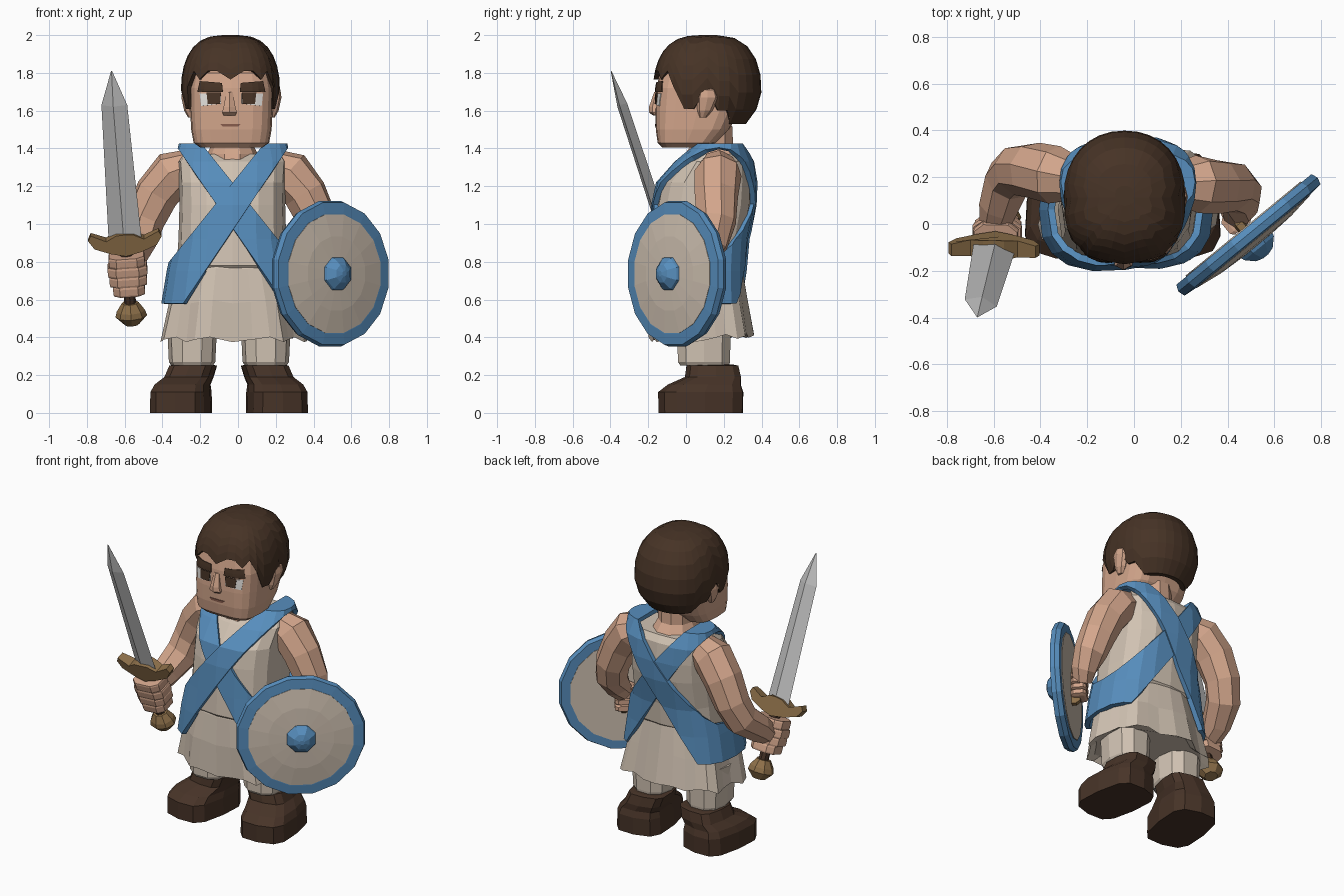
import bpy, bmesh, math
from mathutils import Vector, Matrix
from mathutils.bvhtree import BVHTree

if "Cube" in bpy.data.objects:
    bpy.data.objects.remove(bpy.data.objects["Cube"])

def material(name, r, g, b):
    m = bpy.data.materials.new(name)
    m.diffuse_color = (r, g, b, 1)
    m.use_nodes = True
    m.node_tree.nodes["Principled BSDF"].inputs["Base Color"].default_value = m.diffuse_color
    return m

SKIN = material("skin", .65, .38, .26)
CREAM = material("cream cloth", .64, .545, .45)
BLUE = material("blue cloth", .095, .27, .51)
HAIR = material("dark brown hair", .062, .033, .019)
LEATHER = material("brown leather", .064, .034, .021)
TAN = material("tan brass", .27, .163, .068)
STEEL = material("steel", .54, .54, .54)
WHITE = material("eye white", .75, .73, .70)
LIP = material("lip line", .25, .11, .075)

def finish(name, bm, mat, matrix=None):
    bmesh.ops.recalc_face_normals(bm, faces=bm.faces)
    me = bpy.data.meshes.new(name)
    bm.to_mesh(me)
    bm.free()
    me.materials.append(mat)
    ob = bpy.data.objects.new(name, me)
    if matrix:
        ob.matrix_world = matrix
    bpy.context.collection.objects.link(ob)
    return ob

def skin_rings(rings, caps=(True, True)):
    """Bridge equal-length rings of points into a mesh."""
    bm = bmesh.new()
    vs = [[bm.verts.new(p) for p in r] for r in rings]
    n = len(vs[0])
    for a, b in zip(vs, vs[1:]):
        for i in range(n):
            j = (i + 1) % n
            bm.faces.new((a[i], a[j], b[j], b[i]))
    if caps[0]:
        bm.faces.new(vs[0])
    if caps[1]:
        bm.faces.new(vs[-1])
    return bm

def spow(v, p):
    return math.copysign(abs(v) ** p, v)

def oval(z, cx, cy, rx, ry, n, e, turn=0):
    """Superellipse ring; a higher e is boxier."""
    out = []
    for i in range(n):
        a = 2 * math.pi * (i + turn) / n
        out.append(Vector((cx + rx * spow(math.cos(a), 2 / e), cy + ry * spow(math.sin(a), 2 / e), z)))
    return out

def loft(name, rows, mat, n=12, e=2.0, matrix=None, turn=0):
    return finish(name, skin_rings([oval(*r, n, e, turn) for r in rows]), mat, matrix)

def tube(name, path, mat, n=8):
    """Tube through (x, y, z, radius) points."""
    pts = [Vector(p[:3]) for p in path]
    rings = []
    for i, p in enumerate(pts):
        d = (pts[min(i + 1, len(pts) - 1)] - pts[max(i - 1, 0)]).normalized()
        u = d.cross(Vector((0, 1, .35))).normalized()
        w = d.cross(u)
        rings.append([p + path[i][3] * (u * math.cos(2 * math.pi * (k + .5) / n)
                      + w * math.sin(2 * math.pi * (k + .5) / n)) for k in range(n)])
    return finish(name, skin_rings(rings), mat)

# --- Tunic body
BODY = [(.58, -.03, .06, .35, .25), (.75, -.03, .06, .322, .245), (.92, -.03, .07, .285, .243),
        (1.10, -.03, .095, .28, .253), (1.22, -.03, .11, .283, .243),
        (1.33, -.03, .15, .29, .19), (1.40, -.03, .18, .265, .11)]
loft("tunic_body", [(.73, -.03, .06, .25, .20), (.78, -.03, .06, .295, .243)] + BODY[2:-1]
     + [(1.37, -.03, .17, .265, .14)], CREAM, 16, 2.7)

# --- Crossed sashes: slabs cut from a slightly larger body shell
def sash(name, top, bottom, wide_top, wide_bottom, shell):
    rows = [(z + (.025 if z > 1.38 else 0), x, y, rx + shell, ry + shell) for z, x, y, rx, ry in BODY]
    bm = skin_rings([oval(*r, 20, 2.7) for r in rows], (False, True))
    t, b = Vector(top), Vector(bottom)
    side = (b - t).normalized().cross(Vector((0, 1, 0)))
    for s in (1, -1):
        p, q = t + side * s * wide_top, b + side * s * wide_bottom
        no = (q - p).normalized().cross(Vector((0, 1, 0))) * s
        bmesh.ops.bisect_plane(bm, geom=bm.verts[:] + bm.edges[:] + bm.faces[:],
                               plane_co=p, plane_no=no, clear_outer=True)
    ob = finish(name, bm, BLUE)
    m = ob.modifiers.new("thickness", 'SOLIDIFY')
    m.thickness = .03
    m.offset = -1

sash("sash_a", (.20, 0, 1.41), (-.32, 0, .705), .058, .095, .026)
sash("sash_b", (-.255, 0, 1.41), (.25, 0, .73), .058, .088, .018)

# --- Pleated skirt
rings = []
for z, rx, ry, cy, pleat in ((.86, .25, .21, .06, 0), (.76, .285, .235, .06, .015), (.58, .335, .255, .065, .04),
                             (.375, .375, .27, .08, .065), (.41, .33, .235, .08, .05)):
    ring = oval(z, -.03, cy, rx, ry, 28, 2.5)
    for i, p in enumerate(ring):
        k = 1 + pleat * math.cos(i * math.pi / 2 + .6)
        ring[i] = Vector((-.03 + (p.x + .03) * k, cy + (p.y - cy) * k,
                          z + pleat * (.2 * (i % 3) + max(0, p.y))))
    rings.append(ring)
finish("skirt", skin_rings(rings), CREAM)

# --- Legs and boots
for s, side in ((-1, "right"), (1, "left")):
    x = -.048 + s * .195
    loft(side + "_leg", [(.25, x, .10, .11, .135), (.27, x, .095, .123, .143), (.52, x, .095, .135, .15)],
         CREAM, 10, 2.6)
    o = s * .055
    rows = [(0, o, -.03, .158, .225), (.11, o, -.03, .155, .228), (.15, o * .9, -.01, .143, .195),
            (.19, o * .4, .04, .128, .15), (.25, 0, .04, .125, .138), (.255, 0, .04, .10, .115)]
    loft(side + "_boot", rows, LEATHER, 12, 3.4,
         Matrix.Translation((x, .10, 0)) @ Matrix.Rotation(s * math.radians(8), 4, 'Z'))

# --- Neck and head
HX = -.035
loft("neck", [(1.30, -.03, .13, .13, .17), (1.37, -.03, .14, .135, .155), (1.42, -.03, .14, .11, .115),
              (1.52, -.03, .14, .11, .11)], SKIN, 10)
head = loft("head", [(1.405, HX, -.02, .165, .105), (1.43, HX, .005, .20, .155), (1.50, HX, .035, .213, .195),
                     (1.60, HX, .06, .218, .222), (1.72, HX, .075, .22, .230), (1.80, HX, .095, .205, .235),
                     (1.88, HX, .11, .12, .13)], SKIN, 20, 3.7)
for s, side in ((-1, "right"), (1, "left")):
    loft(side + "_ear", [(1.565, HX + s * .21, .09, .02, .02), (1.60, HX + s * .22, .10, .03, .04),
                         (1.67, HX + s * .23, .115, .035, .06), (1.71, HX + s * .23, .115, .03, .045),
                         (1.73, HX + s * .22, .11, .012, .02)], SKIN, 8)

# Nose
loft("nose", [(1.575, HX - .01, -.155, .035, .02), (1.59, HX - .01, -.16, .045, .036),
              (1.62, HX - .01, -.16, .036, .036), (1.70, HX - .01, -.148, .02, .02)], SKIN, 6, 2, turn=.5)

# Thin face plates laid onto the head surface
tree = BVHTree.FromPolygons([v.co for v in head.data.vertices], [p.vertices[:] for p in head.data.polygons])
def plate(name, corners, mat, lift=.005):
    bm = bmesh.new()
    bm.faces.new([bm.verts.new((HX + x, 0, z)) for x, z in corners])
    bmesh.ops.subdivide_edges(bm, edges=bm.edges[:], cuts=3, use_grid_fill=True)
    for v in bm.verts:
        hit = tree.ray_cast(Vector((v.co.x, -1, v.co.z)), Vector((0, 1, 0)))[0]
        v.co.y = (hit.y if hit else -.12) - lift
    ob = finish(name, bm, mat)
    ob.modifiers.new("thickness", 'SOLIDIFY').thickness = .004

for s, side in ((-1, "right"), (1, "left")):
    plate(side + "_eye_white", [(s * .055, 1.637), (s * .16, 1.625), (s * .168, 1.69), (s * .055, 1.69)], WHITE)
    plate(side + "_iris", [(s * .06, 1.635), (s * .125, 1.635), (s * .132, 1.695), (s * .055, 1.695)], HAIR, .009)
    plate(side + "_brow", [(s * .045, 1.70), (s * .18, 1.70), (s * .168, 1.757), (s * .05, 1.747)], HAIR, .011)
plate("mouth", [(-.06, 1.53), (.05, 1.53), (.035, 1.515), (-.045, 1.515)], LIP)

# --- Hair cap with jagged fringe, sideburns and ear notches
N, HC, HR = 32, Vector((HX - .005, .113, 1.72)), Vector((.262, .287, .28))
def hair_bottom(i):
    d = abs((math.degrees(2 * math.pi * i / N) + 90 + 180) % 360 - 180)   # degrees from the front
    if d < 50:
        return 1.765 if i % 3 == 0 else 1.81
    if d < 60:
        return 1.73
    if d < 82:
        return 1.61
    return 1.71 if d < 100 else (1.60 if d < 115 else 1.53)

rings = []
for k in range(1, 9):
    ring = []
    for i in range(N):
        a = 2 * math.pi * i / N
        phi = math.acos((hair_bottom(i) - HC.z) / HR.z) * min(k, 7) / 7
        r = math.sin(phi) ** (.62 if phi < math.pi / 2 else 1.1) * (.86 if k == 8 else 1)
        q = .78 if math.sin(a) < 0 else .92
        ring.append(Vector((HC.x + HR.x * r * spow(math.cos(a), q), HC.y + HR.y * r * spow(math.sin(a), q),
                            HC.z + HR.z * math.cos(phi))))
    rings.append(ring)
rings.insert(0, [Vector((HC.x + (p.x - HC.x) * .35, HC.y + (p.y - HC.y) * .35, 2.0)) for p in rings[0]])
finish("hair", skin_rings(rings, (True, False)), HAIR)

# --- Arms
tube("right_arm", [(-.24, .19, 1.31, .09), (-.34, .21, 1.27, .125), (-.43, .23, 1.16, .12), (-.495, .23, 1.02, .11),
                   (-.535, .19, .91, .105), (-.575, .08, .82, .09), (-.59, -.0, .76, .07)], SKIN)
tube("left_arm", [(.18, .17, 1.31, .09), (.27, .17, 1.27, .125), (.355, .16, 1.16, .118), (.42, .16, 1.02, .108),
                  (.45, .13, .91, .10), (.45, .07, .82, .08), (.43, .03, .76, .06)], SKIN)

# --- Sword, in its own frame with z along the blade
dz = Vector((-.073, -.30, .91)).normalized()
dx = (Vector((1, 0, 0)) - dz * dz.x).normalized()
dy = dz.cross(dx)
SWORD = Matrix.Translation((-.597, -.10, .91)) @ Matrix((dx, dy, dz)).transposed().to_4x4()
loft("sword_blade", [(0, 0, 0, .09, .032), (.76, 0, 0, .070, .028), (.95, 0, 0, .003, .002)], STEEL, 4, 2,
     SWORD @ Matrix.Rotation(math.radians(-12), 4, 'Z'))
loft("sword_grip", [(-.38, 0, 0, .03, .03), (-.04, 0, 0, .036, .036)], LEATHER, 8, 2, SWORD)
loft("sword_pommel", [(-.465, 0, 0, .04, .04), (-.42, 0, 0, .084, .075), (-.39, 0, 0, .075, .07),
                      (-.345, 0, 0, .045, .045)], TAN, 8, 2, SWORD)
half = [(0, -.07), (.08, -.055), (.165, -.025), (.195, .02), (.18, .05), (.10, .015), (.045, .045), (0, .05)]
outline = half + [(-x, z) for x, z in reversed(half[1:-1])]
finish("sword_guard", skin_rings([[Vector((x, s * (.05 - .13 * abs(x)), z)) for x, z in outline]
                                  for s in (-1, 1)]), TAN, SWORD)

# Fist of four stacked fingers around the grip
for i in range(4):
    z, w = -.29 + i * .053, (.088, .104, .11, .10)[i]
    loft("right_finger_%d" % (i + 1), [(z, 0, 0, w * .97, .079), (z + .01, 0, 0, w, .082), (z + .043, 0, 0, w, .082),
                                       (z + .053, 0, 0, w * .97, .079)], SKIN, 8, 3.2, SWORD, .5)

# --- Shield, in its own frame with z facing outward
out = Vector((.63, -.77, 0)).normalized()
SHIELD = Matrix.Translation((.487, -.045, .737)) @ out.to_track_quat('Z', 'Y').to_matrix().to_4x4()
def disc(name, profile, mat, n):
    loft(name, [(z, 0, 0, r, r) for z, r in profile], mat, n, 2, SHIELD, .5)

disc("shield_rim", [(-.028, .335), (-.028, .38), (0, .392), (.03, .383), (.036, .325)], BLUE, 16)
disc("shield_face", [(-.033, .325), (.038, .32), (.055, .20), (.062, .06)], CREAM, 16)
disc("shield_boss", [(.04, .10), (.075, .088), (.11, .05), (.12, .015)], BLUE, 8)
loft("shield_handle", [(-.085, 0, 0, .022, .11), (-.06, 0, 0, .026, .13), (-.02, 0, 0, .026, .13)], TAN, 8, 4, SHIELD, .5)
for i in range(4):
    y = -.07 + i * .042
    loft("left_finger_%d" % (i + 1), [(-.125, 0, y, .04, .017), (-.11, 0, y, .06, .022), (-.05, 0, y, .06, .022),
                                      (-.035, 0, y, .045, .017)], SKIN, 8, 4, SHIELD, .5)
